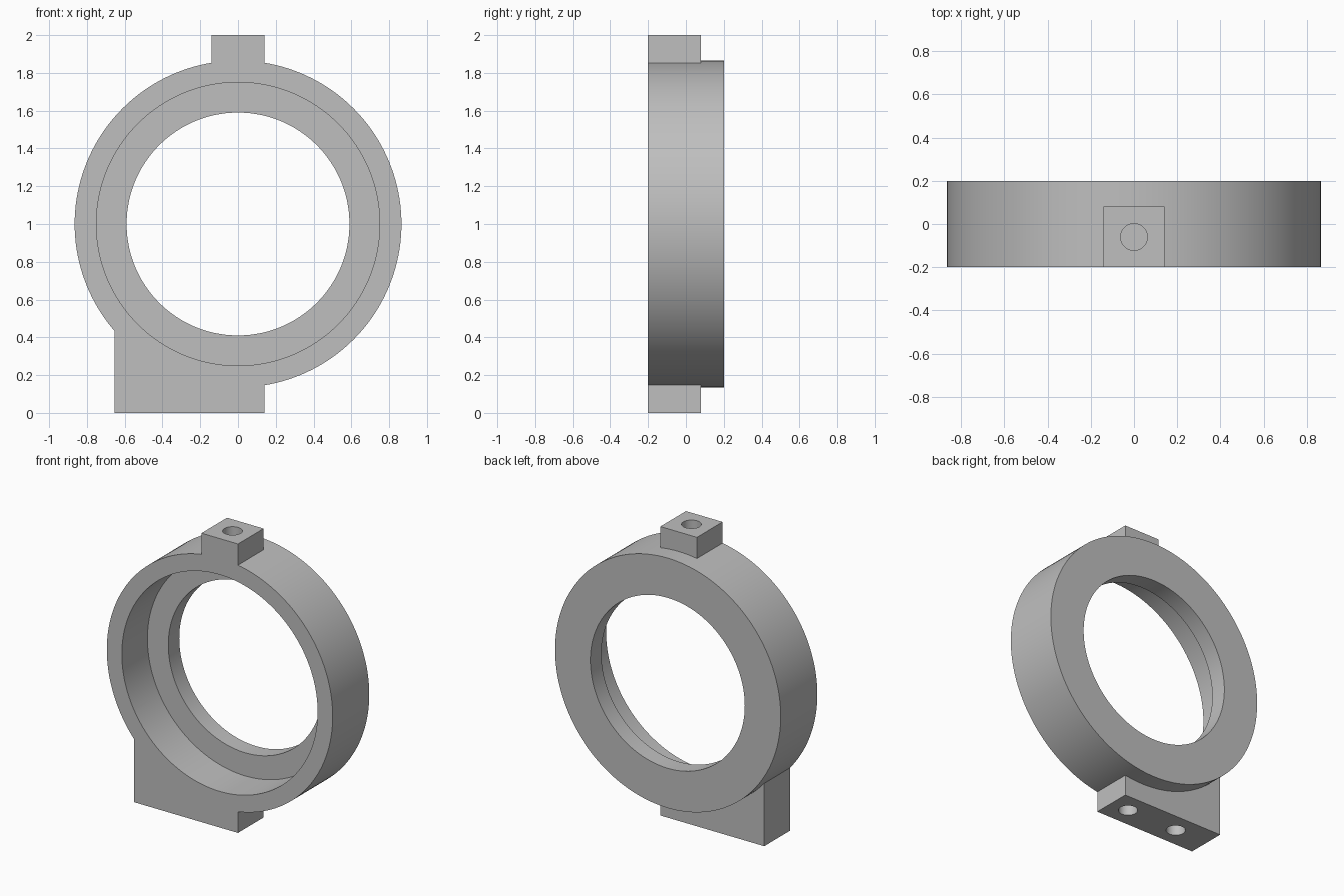
import bpy, math

default_cube = bpy.data.objects.get("Cube")
if default_cube:
    bpy.data.objects.remove(default_cube, do_unlink=True)

CENTRE_Z = 1.0
FRONT, STEP, BACK = -0.2, 0.08, 0.2     # y of front face, bore floor, back face
HOLE_Y = (FRONT + STEP) / 2

grey = bpy.data.materials.new("light_grey")
grey.use_nodes = True
grey.diffuse_color = (0.52, 0.52, 0.52, 1)
grey.node_tree.nodes["Principled BSDF"].inputs["Base Color"].default_value = (0.52, 0.52, 0.52, 1)


def disc(name, radius, y0, y1):
    """Cylinder along y, centred on the ring axis."""
    bpy.ops.mesh.primitive_cylinder_add(
        vertices=160, radius=radius, depth=y1 - y0,
        location=(0, (y0 + y1) / 2, CENTRE_Z), rotation=(math.pi / 2, 0, 0))
    obj = bpy.context.object
    obj.name = name
    return obj


def drill(name, x, z0, z1):
    """Vertical cylinder for a screw hole."""
    bpy.ops.mesh.primitive_cylinder_add(
        vertices=48, radius=0.062, depth=z1 - z0, location=(x, HOLE_Y, (z0 + z1) / 2))
    obj = bpy.context.object
    obj.name = name
    return obj


def block(name, x0, x1, z0, z1):
    """Box spanning from the front face to the bore floor."""
    bpy.ops.mesh.primitive_cube_add(
        size=1, location=((x0 + x1) / 2, HOLE_Y, (z0 + z1) / 2))
    obj = bpy.context.object
    obj.name = name
    obj.scale = (x1 - x0, STEP - FRONT, z1 - z0)
    return obj


def combine(body, other, operation):
    """Apply a boolean and discard the second object."""
    bpy.context.view_layer.update()
    mod = body.modifiers.new(operation.lower(), 'BOOLEAN')
    mod.operation = operation
    mod.solver = 'EXACT'
    mod.object = other
    bpy.ops.object.select_all(action='DESELECT')
    body.select_set(True)
    bpy.context.view_layer.objects.active = body
    bpy.ops.object.modifier_apply(modifier=mod.name)
    bpy.data.objects.remove(other, do_unlink=True)


# Solid disc with the top lug and offset mounting foot
ring = disc("mounting_ring", 0.865, FRONT, BACK)
combine(ring, block("top_lug", -0.14, 0.14, 1.65, 2.0), 'UNION')
combine(ring, block("mounting_foot", -0.655, 0.14, 0.0, 0.7), 'UNION')

# Stepped bore: wide seat from the front, narrower opening through the back
combine(ring, disc("seat_cutter", 0.75, FRONT - 0.1, STEP), 'DIFFERENCE')
combine(ring, disc("opening_cutter", 0.59, FRONT - 0.2, BACK + 0.1), 'DIFFERENCE')

# Blind screw holes in the lug and the foot
combine(ring, drill("lug_hole", 0, 1.8, 2.1), 'DIFFERENCE')
for x in (0, -0.4):
    combine(ring, drill("foot_hole", x, -0.1, 0.2), 'DIFFERENCE')

ring.data.materials.clear()
ring.data.materials.append(grey)
for face in ring.data.polygons:
    face.material_index = 0
bpy.ops.object.shade_smooth_by_angle(angle=math.radians(25))
